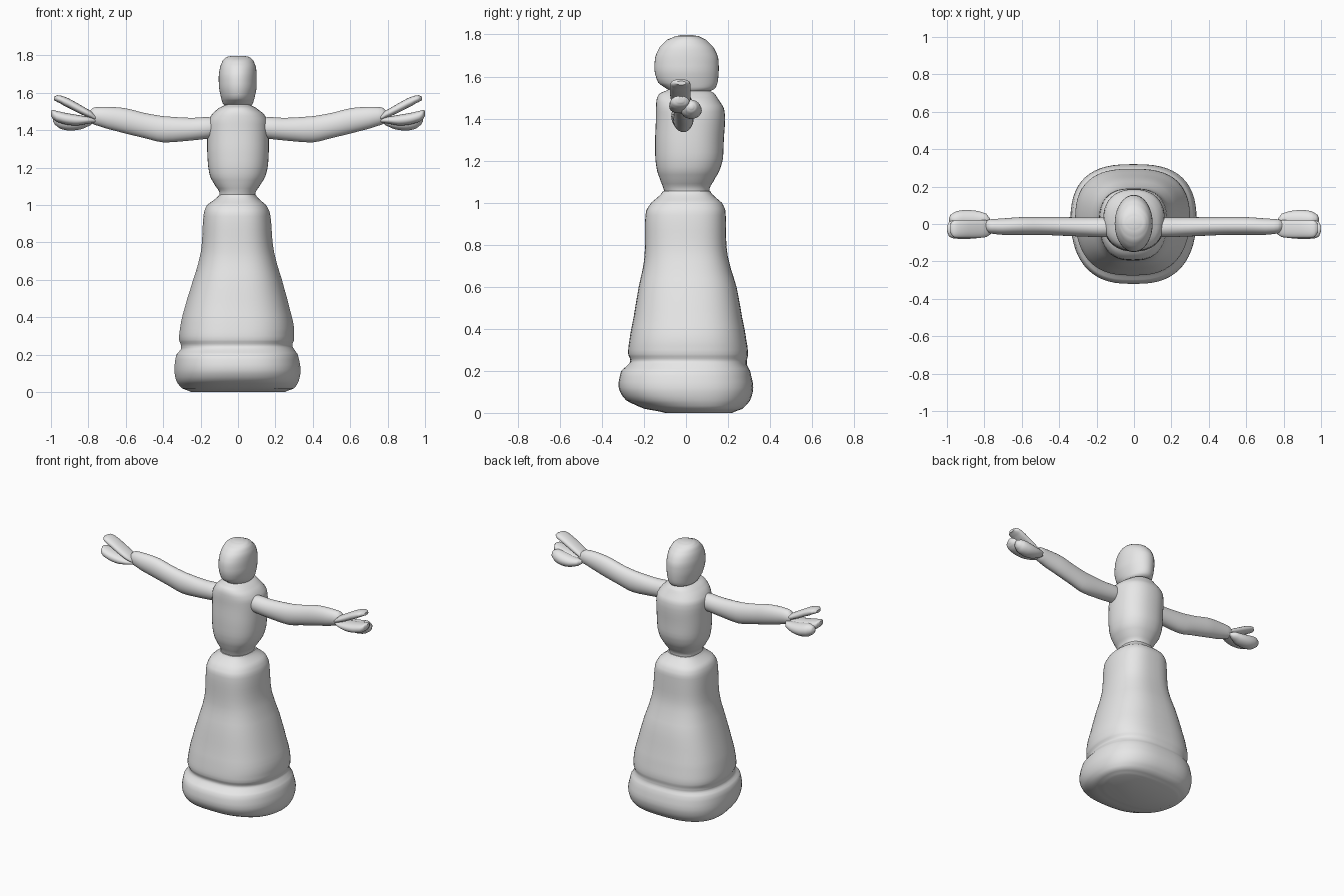
import bpy, bmesh, math

grey = bpy.data.materials.new("plain grey")
grey.diffuse_color = (0.8, 0.8, 0.8, 1)


def spline(p0, p1, p2, p3, t):
    """Smooth in-between of stations p1 and p2, each value kept near its neighbours."""
    out = []
    for i, (a, b, c, d) in enumerate(zip(p0, p1, p2, p3)):
        if i == 0:
            out.append(b + (c - b) * t)
        else:
            m1, m2 = (c - a) / 2, (d - b) / 2
            lim = 2 * abs(c - b)
            m1, m2 = max(-lim, min(lim, m1)), max(-lim, min(lim, m2))
            out.append((2*t**3 - 3*t*t + 1) * b + (t**3 - 2*t*t + t) * m1
                       + (3*t*t - 2*t**3) * c + (t**3 - t*t) * m2)
    return out


def loft(name, stations, place, power=2.0, taper=0.0, sides=40, steps=3):
    """Skin rounded rings; a station is (position, a_min, a_max, b_min, b_max)."""
    rows = []
    for i in range(len(stations) - 1):
        p0, p3 = stations[max(i - 1, 0)], stations[min(i + 2, len(stations) - 1)]
        for s in range(steps):
            rows.append(spline(p0, stations[i], stations[i + 1], p3, s / steps))
    rows.append(stations[-1])
    bm = bmesh.new()
    rings = []
    for p, a0, a1, b0, b1 in rows:
        ring = []
        for k in range(sides):
            ang = 2 * math.pi * k / sides
            c, s = math.cos(ang), math.sin(ang)
            u = math.copysign(abs(c) ** (2 / power), c)
            v = math.copysign(abs(s) ** (2 / power), s)
            u *= 1 + taper * min(v, 0)
            ring.append(bm.verts.new(place(p, (a0 + a1) / 2 + u * (a1 - a0) / 2,
                                           (b0 + b1) / 2 + v * (b1 - b0) / 2)))
        rings.append(ring)
    for r, q in zip(rings, rings[1:]):
        for k in range(sides):
            n = (k + 1) % sides
            bm.faces.new((r[k], r[n], q[n], q[k]))
    bm.faces.new(rings[0][::-1])
    bm.faces.new(rings[-1])
    bmesh.ops.recalc_face_normals(bm, faces=bm.faces)
    mesh = bpy.data.meshes.new(name)
    bm.to_mesh(mesh)
    bm.free()
    mesh.materials.append(grey)
    obj = bpy.data.objects.new(name, mesh)
    bpy.context.collection.objects.link(obj)
    bpy.ops.object.select_all(action='DESELECT')
    obj.select_set(True)
    bpy.context.view_layer.objects.active = obj
    bpy.ops.object.shade_smooth_by_angle(angle=math.radians(50))
    return obj


def upright(p, a, b):
    return (a, b, p)


# Long skirt with a puffed hem band at the bottom
loft("skirt", [
    (0.0, -.25, .25, -.10, .22), (.02, -.30, .30, -.20, .27),
    (.06, -.33, .325, -.285, .305), (.12, -.34, .335, -.32, .32),
    (.20, -.33, .32, -.308, .305), (.23, -.305, .30, -.275, .29),
    (.25, -.305, .29, -.265, .29), (.28, -.315, .30, -.275, .295),
    (.34, -.31, .30, -.27, .288), (.45, -.285, .275, -.25, .268),
    (.60, -.24, .235, -.225, .24), (.72, -.205, .20, -.20, .205),
    (.80, -.193, .185, -.195, .192), (.90, -.188, .178, -.195, .19),
    (.96, -.182, .17, -.19, .188), (1.0, -.165, .15, -.165, .17),
    (1.03, -.125, .115, -.13, .135), (1.055, -.10, .095, -.11, .115),
], upright, power=2.7, taper=0.1, sides=56)

# Bodice, from the pinched waist to the sloping shoulders
loft("torso", [
    (1.04, -.10, .09, -.10, .11), (1.07, -.10, .095, -.108, .113),
    (1.10, -.12, .115, -.12, .13), (1.15, -.148, .145, -.137, .158),
    (1.21, -.16, .16, -.146, .176), (1.30, -.165, .165, -.147, .18),
    (1.40, -.165, .165, -.143, .186), (1.45, -.16, .16, -.143, .18),
    (1.49, -.135, .135, -.14, .155), (1.52, -.10, .095, -.125, .135),
    (1.54, -.06, .06, -.08, .10),
], upright, power=2.3)

# Narrow head, deeper than wide
loft("head", [
    (1.52, -.06, .06, -.06, .09), (1.54, -.08, .078, -.09, .135),
    (1.57, -.09, .088, -.132, .15), (1.63, -.102, .10, -.15, .156),
    (1.69, -.103, .10, -.147, .153), (1.74, -.095, .095, -.125, .13),
    (1.775, -.08, .08, -.09, .095), (1.792, -.06, .06, -.05, .06),
    (1.798, -.03, .03, -.02, .03),
], upright)

# Outstretched arms and split hands, built once for each side
for label, side in (("right", 1), ("left", -1)):
    def outward(p, a, b, side=side):
        return (side * p, a, b)

    loft(label + "_arm", [
        (.10, -.06, .03, 1.37, 1.46), (.16, -.07, .035, 1.355, 1.47),
        (.25, -.068, .035, 1.345, 1.466), (.40, -.062, .037, 1.335, 1.475),
        (.50, -.058, .037, 1.358, 1.492), (.60, -.058, .037, 1.382, 1.517),
        (.70, -.058, .03, 1.408, 1.525), (.77, -.05, .025, 1.43, 1.522),
        (.80, -.035, .015, 1.45, 1.50),
    ], outward, sides=28)

    # Upper blade of the hand, angled upward
    loft(label + "_upper_fingers", [
        (.75, -.045, .01, 1.45, 1.475), (.79, -.07, .02, 1.465, 1.505),
        (.86, -.076, .022, 1.495, 1.545), (.93, -.076, .022, 1.53, 1.58),
        (.965, -.07, .018, 1.55, 1.587), (.985, -.045, 0.0, 1.56, 1.578),
    ], outward, power=2.3, sides=24)

    # Lower palm
    loft(label + "_palm", [
        (.75, -.04, .02, 1.44, 1.465), (.80, -.068, .025, 1.435, 1.472),
        (.86, -.078, .03, 1.425, 1.482), (.92, -.08, .03, 1.43, 1.492),
        (.97, -.076, .02, 1.445, 1.503), (.99, -.065, .01, 1.46, 1.508),
        (1.0, -.04, -.01, 1.475, 1.505),
    ], outward, power=2.3, sides=24)

    # Rounded thumb lobe behind the palm
    loft(label + "_thumb", [
        (.77, .01, .03, 1.44, 1.46), (.79, 0.0, .055, 1.425, 1.468),
        (.84, -.02, .07, 1.405, 1.472), (.90, -.025, .075, 1.398, 1.482),
        (.95, -.02, .068, 1.408, 1.49), (.98, 0.0, .05, 1.43, 1.48),
        (.988, .015, .035, 1.445, 1.465),
    ], outward, sides=24)
